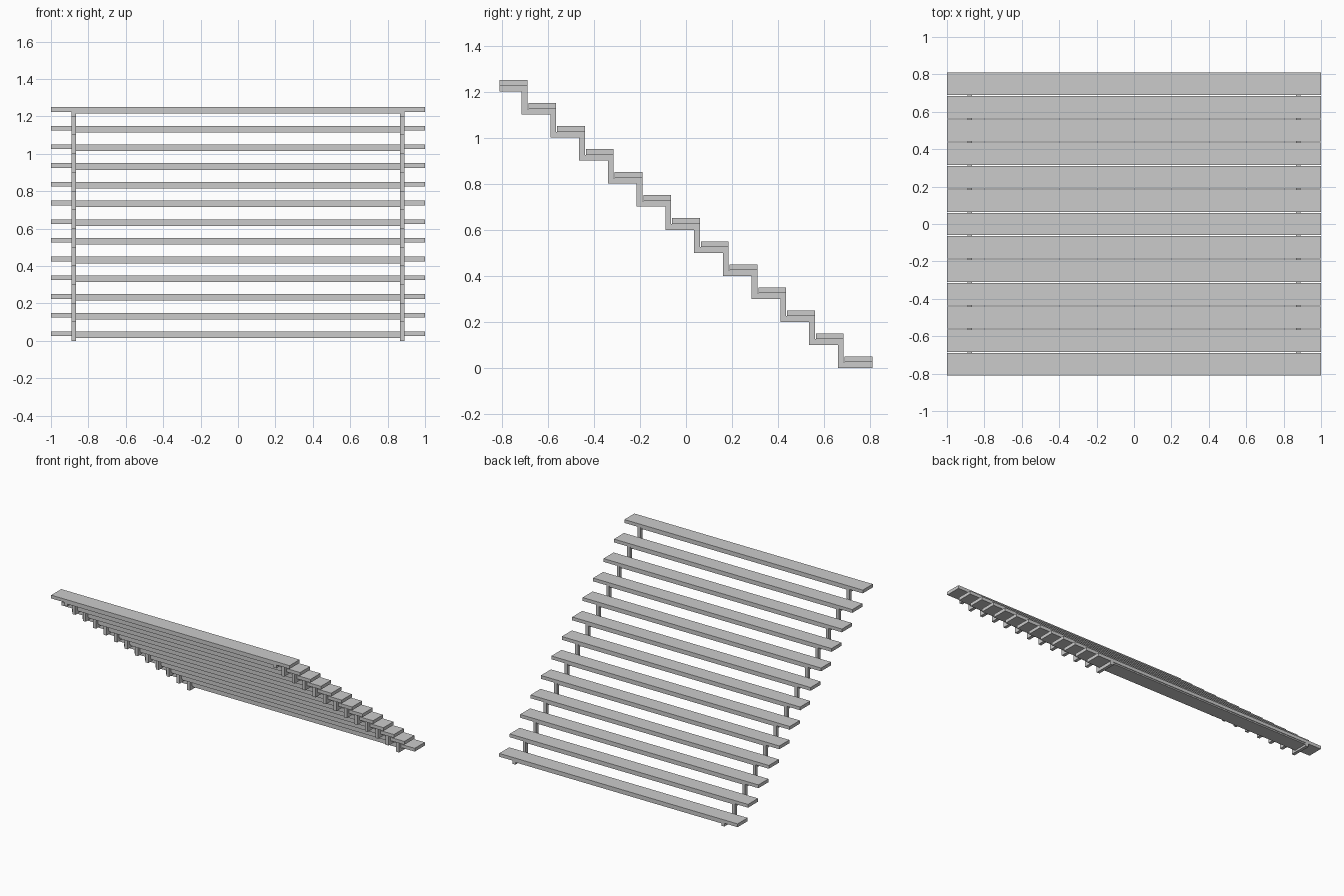
import bpy, bmesh

if "Cube" in bpy.data.objects:
    bpy.data.objects.remove(bpy.data.objects["Cube"])

N = 13                      # number of treads
GO, RISE = 0.125, 0.1       # run and rise per step
Y0, DEPTH = -0.81, 0.12     # front of the top tread, tread depth
TOP, T, BAR = 1.25, 0.025, 0.025
X_IN, X_OUT = 0.865, 0.889  # inner and outer face of a stringer


def box(name, x0, x1, y0, y1, z0, z1):
    bm = bmesh.new()
    bmesh.ops.create_cube(bm, size=1)
    for v in bm.verts:
        v.co = ((x0 + x1) / 2 + v.co.x * (x1 - x0),
                (y0 + y1) / 2 + v.co.y * (y1 - y0),
                (z0 + z1) / 2 + v.co.z * (z1 - z0))
    return finish(name, bm)


def finish(name, bm):
    bmesh.ops.recalc_face_normals(bm, faces=bm.faces)
    me = bpy.data.meshes.new(name)
    bm.to_mesh(me)
    bm.free()
    ob = bpy.data.objects.new(name, me)
    bpy.context.collection.objects.link(ob)
    return ob


def stringer(name, x0, x1):
    # zigzag side profile: upper edge going down, lower edge coming back
    upper, lower = [(Y0, TOP - T)], [(Y0, TOP - T - BAR)]
    for i in range(N - 1):
        y = Y0 + DEPTH + GO * i
        z = TOP - T - RISE * i
        upper += [(y, z), (y, z - RISE)]
        lower += [(y - BAR, z - BAR), (y - BAR, z - BAR - RISE)]
    y_end, z_end = Y0 + GO * (N - 1) + DEPTH, TOP - T - RISE * (N - 1)
    upper.append((y_end, z_end))
    lower.append((y_end, z_end - BAR))
    bm = bmesh.new()
    face = bm.faces.new([bm.verts.new((x0, y, z)) for y, z in upper + lower[::-1]])
    ext = bmesh.ops.extrude_face_region(bm, geom=[face], use_keep_orig=True)
    for g in ext["geom"]:
        if isinstance(g, bmesh.types.BMVert):
            g.co.x = x1
    return finish(name, bm)


# zigzag stringers
stringer("stringer_right", X_IN, X_OUT)
stringer("stringer_left", -X_OUT, -X_IN)

# treads, each with a thin support panel between the stringers
for i in range(N):
    y, z = Y0 + GO * i, TOP - RISE * i
    box(f"tread_{i + 1}", -1, 1, y, y + DEPTH, z - T, z)
    box(f"tread_support_{i + 1}", -X_IN, X_IN, y + 0.005, y + DEPTH - 0.005,
        z - T - 0.01, z - T)
